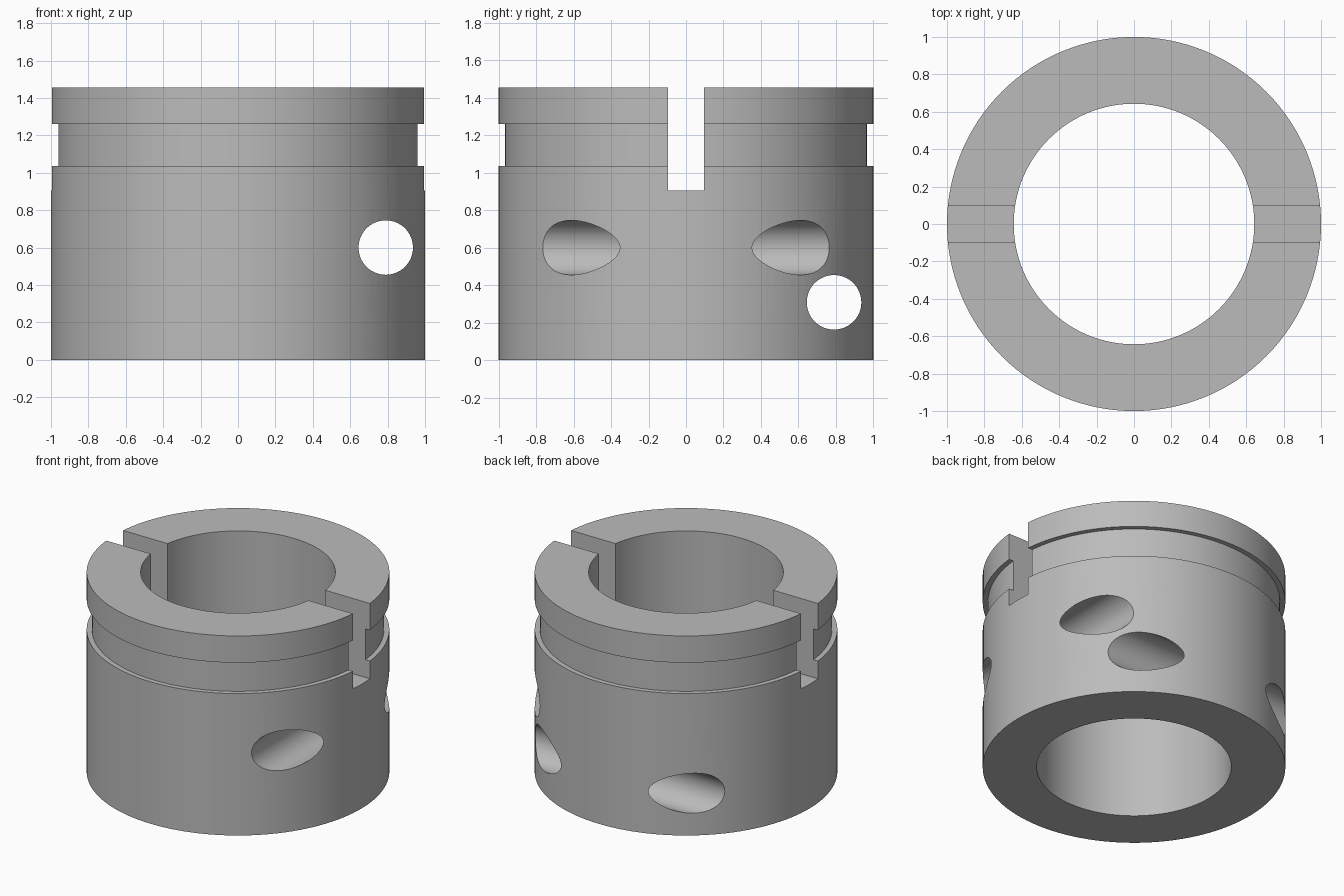
import bpy, bmesh, math
from mathutils import Matrix

if "Cube" in bpy.data.objects:
    bpy.data.objects.remove(bpy.data.objects["Cube"])

HEIGHT, BORE = 1.455, 0.643
SEGMENTS = 128

steel = bpy.data.materials.new("machined grey")
steel.diffuse_color = (0.5, 0.5, 0.5, 1)
steel.use_nodes = True
steel.node_tree.nodes["Principled BSDF"].inputs["Base Color"].default_value = steel.diffuse_color


def make_object(name, bm):
    bmesh.ops.recalc_face_normals(bm, faces=bm.faces)
    mesh = bpy.data.meshes.new(name)
    bm.to_mesh(mesh)
    bm.free()
    mesh.materials.append(steel)
    obj = bpy.data.objects.new(name, mesh)
    bpy.context.collection.objects.link(obj)
    return obj


def lathe(name, profile):
    """Revolve a closed (radius, z) profile around the z axis."""
    bm = bmesh.new()
    rings = []
    for i in range(SEGMENTS):
        a = 2 * math.pi * i / SEGMENTS
        rings.append([bm.verts.new((r * math.cos(a), r * math.sin(a), z)) for r, z in profile])
    n = len(profile)
    for i in range(SEGMENTS):
        a, b = rings[i], rings[(i + 1) % SEGMENTS]
        for j in range(n):
            k = (j + 1) % n
            bm.faces.new((a[j], b[j], b[k], a[k]))
    return make_object(name, bm)


def drill(name, location, axis):
    """Long round cutter running along the x or y axis."""
    bm = bmesh.new()
    turn = Matrix.Rotation(math.pi / 2, 4, 'Y' if axis == 'X' else 'X')
    bmesh.ops.create_cone(bm, cap_ends=True, segments=64, radius1=0.1455, radius2=0.1455,
                          depth=3, matrix=Matrix.Translation(location) @ turn)
    return make_object(name, bm)


def slot_cutter(name, width, bottom):
    bm = bmesh.new()
    bmesh.ops.create_cube(bm, size=1, matrix=Matrix.Translation((0, 0, bottom + 0.5))
                          @ Matrix.Diagonal((3, width, 1, 1)))
    return make_object(name, bm)


# Ring body with a shallow groove below the top lip
collar = lathe("collar_body", [
    (BORE, 0), (1, 0), (1, 1.035), (0.965, 1.035),
    (0.965, 1.26), (1, 1.26), (1, HEIGHT), (BORE, HEIGHT)])

# Slot across the top and two offset cross holes
cutters = [
    slot_cutter("slot_cutter", 0.194, 0.906),
    drill("upper_hole_cutter", (0.79, 0, 0.6), 'Y'),
    drill("lower_hole_cutter", (0, 0.79, 0.308), 'X'),
]
bpy.context.view_layer.objects.active = collar
collar.select_set(True)
for cutter in cutters:
    cut = collar.modifiers.new(cutter.name, 'BOOLEAN')
    cut.operation = 'DIFFERENCE'
    cut.solver = 'EXACT'
    cut.object = cutter
    bpy.ops.object.modifier_apply(modifier=cut.name)
    bpy.data.objects.remove(cutter)

# Smooth round walls, sharp machined edges
bpy.ops.object.select_all(action='DESELECT')
collar.select_set(True)
bpy.ops.object.shade_smooth_by_angle(angle=math.radians(25))
